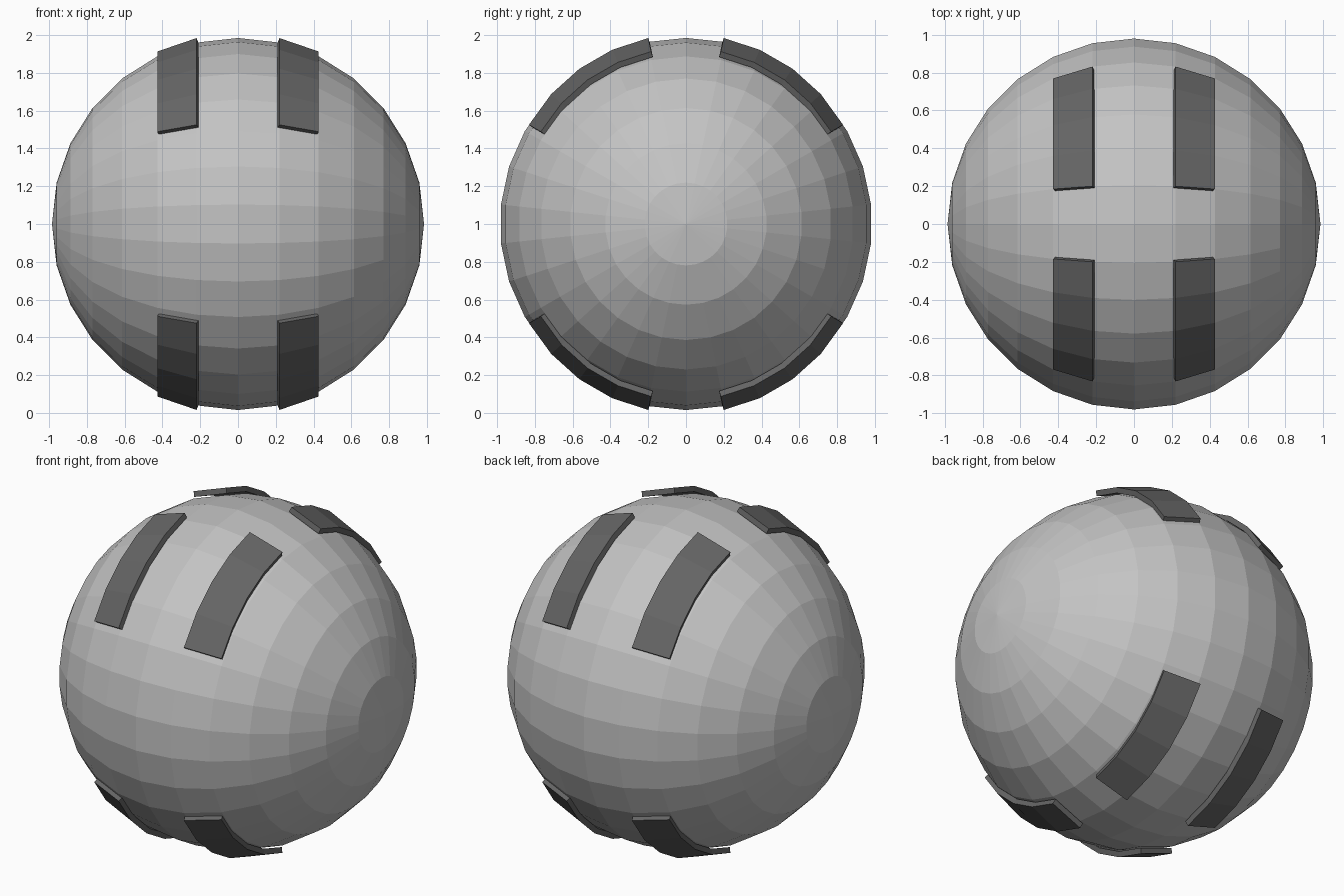
import bpy, bmesh, math
from mathutils import Matrix

if "Cube" in bpy.data.objects:
    bpy.data.objects.remove(bpy.data.objects["Cube"])

RADIUS = 0.985
LIFT = 0.045      # how far each pad floats off the ball
THICK = 0.032


def material(name, value):
    m = bpy.data.materials.new(name)
    m.diffuse_color = (value, value, value, 1)
    m.use_nodes = True
    m.node_tree.nodes["Principled BSDF"].inputs["Base Color"].default_value = m.diffuse_color
    return m


def ball_bmesh():
    # Faceted ball with its poles on the x axis and a flat strip on top
    bm = bmesh.new()
    bmesh.ops.create_uvsphere(bm, u_segments=30, v_segments=14, radius=RADIUS)
    turn = Matrix.Rotation(math.pi / 2, 4, 'Y') @ Matrix.Rotation(math.pi / 2, 4, 'Z')
    bmesh.ops.transform(bm, matrix=turn, verts=bm.verts)
    return bm


def finish(bm, name, mat):
    bmesh.ops.recalc_face_normals(bm, faces=bm.faces) if name == "ball" else None
    mesh = bpy.data.meshes.new(name)
    bm.to_mesh(mesh)
    bm.free()
    mesh.materials.append(mat)
    obj = bpy.data.objects.new(name, mesh)
    obj.location.z = 1
    bpy.context.collection.objects.link(obj)
    return obj


light_grey = material("light_grey", 0.55)
dark_grey = material("dark_grey", 0.13)

# Ball
finish(ball_bmesh(), "ball", light_grey)


# Pads: one column of five ball faces, lifted off vertically and thickened inward
def in_pad(face, sx, sy, sz):
    c = face.calc_center_median()
    x, y, z = c.x * sx, c.y * sy, c.z * sz
    angle = math.degrees(math.atan2(y, z))
    return 0.22 < x < 0.42 and z > 0 and 6.5 < angle < 65.5


for sx, side in ((-1, "left"), (1, "right")):
    for sy, end in ((-1, "front"), (1, "back")):
        for sz, level in ((-1, "lower"), (1, "upper")):
            bm = ball_bmesh()
            extra = [f for f in bm.faces if not in_pad(f, sx, sy, sz)]
            bmesh.ops.delete(bm, geom=extra, context='FACES')
            bmesh.ops.translate(bm, vec=(0, 0, sz * LIFT), verts=bm.verts)
            pad = finish(bm, f"pad_{level}_{end}_{side}", dark_grey)
            solid = pad.modifiers.new("thickness", 'SOLIDIFY')
            solid.thickness = THICK
            solid.offset = -1
